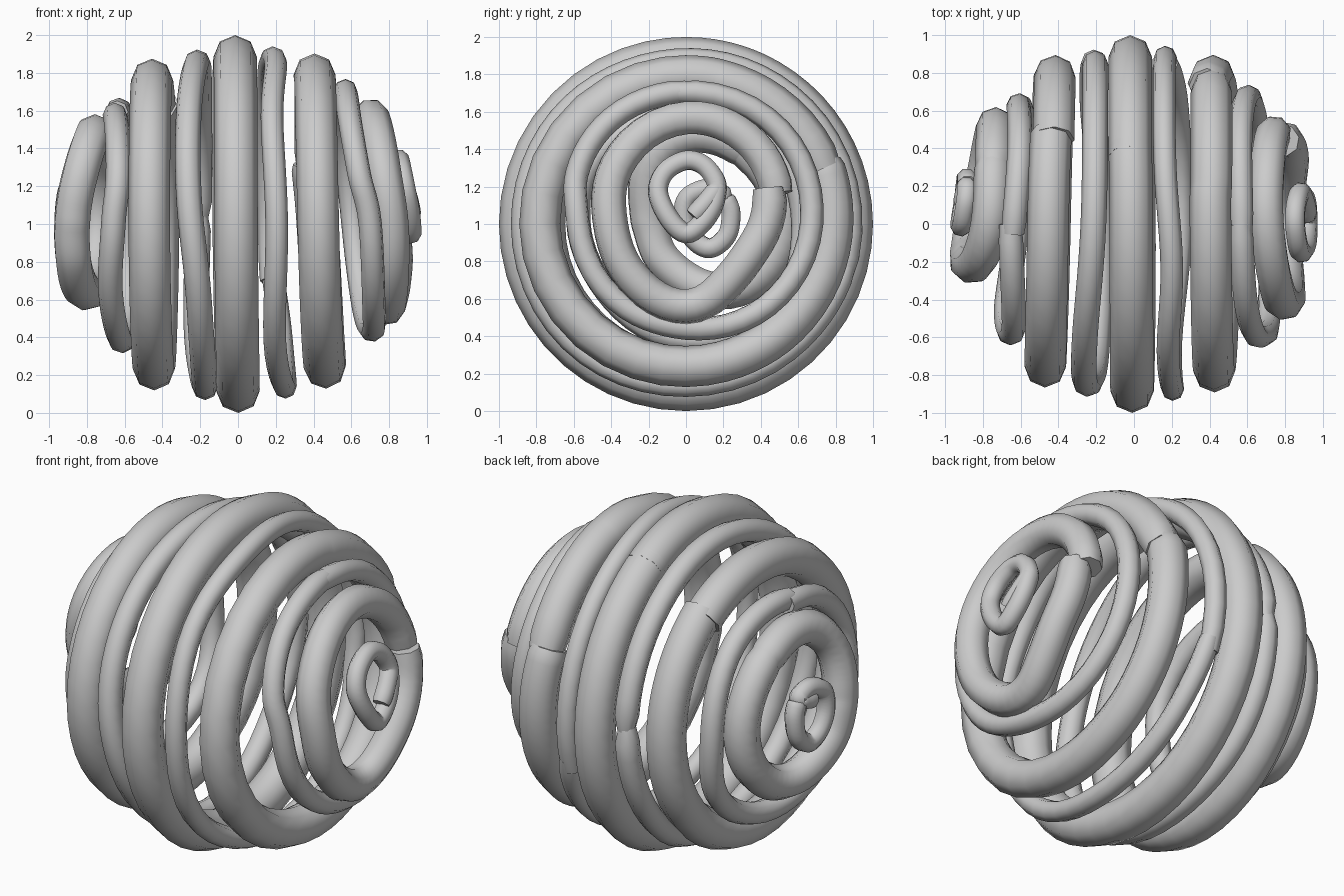
import bpy
from math import sin, cos, sqrt, radians
from mathutils import Vector

if "Cube" in bpy.data.objects:
    bpy.data.objects.remove(bpy.data.objects["Cube"])


def smooth(keys, steps):
    """Catmull-Rom through a list of tuples."""
    k = [Vector(p) for p in keys]
    k = [k[0] * 2 - k[1]] + k + [k[-1] * 2 - k[-2]]
    out = []
    for i in range(1, len(k) - 2):
        a, b, c, d = k[i - 1:i + 3]
        for s in range(steps):
            t = s / steps
            out.append(0.5 * (2 * b + (c - a) * t + (2 * a - 5 * b + 4 * c - d) * t * t
                              + (3 * b - a - 3 * c + d) * t ** 3))
    return out + [k[-2]]


def strand(name, pts, r, tip=0.9):
    """Eight-sided tube along pts with slightly narrowed ends."""
    cu = bpy.data.curves.new(name, 'CURVE')
    cu.dimensions = '3D'
    cu.bevel_depth = r
    cu.bevel_resolution = 2
    cu.use_fill_caps = True
    sp = cu.splines.new('POLY')
    sp.points.add(len(pts) - 1)
    for p, q in zip(sp.points, pts):
        p.co = (*q, 1)
    sp.points[0].radius = sp.points[-1].radius = tip
    ob = bpy.data.objects.new(name, cu)
    bpy.context.collection.objects.link(ob)
    bpy.ops.object.select_all(action='DESELECT')
    ob.select_set(True)
    bpy.context.view_layer.objects.active = ob
    bpy.ops.object.convert(target='MESH')
    bpy.ops.object.shade_smooth_by_angle(angle=radians(60))


def hoop(name, r, keys, sink=0.0, lift=0.0, tip=0.9):
    """Winding round the ball: keys are (angle from top toward front, x)."""
    pts = []
    path = smooth(keys, max(4, 56 // (len(keys) - 1)))
    for i, (a, x) in enumerate(path):
        u = max(0, i / (len(path) - 1) - 0.8) / 0.2
        R = 1 - r - sink + lift * u
        rho = sqrt(max(R * R - x * x, 0.001))
        a = radians(a)
        pts.append((x, -rho * sin(a), 1 + rho * cos(a)))
    strand(name, pts, r, tip)


def end_loop(name, r, side, keys):
    """Small loop at a pole: keys are (y, z) and x follows the ball."""
    R = 1 - r - 0.027
    strand(name, [(side * sqrt(R * R - y * y - (z - 1) ** 2), y, z)
                  for y, z in smooth(keys, 5)], r)


# Middle winding
hoop("middle_winding", 0.115, [(-28, -.02), (0, -.015), (90, -.01), (180, 0), (270, -.02), (336, -.02)], tip=1)

# Left windings, from the middle outward
hoop("left_thin_inner", 0.068, [(-88, -.205), (-45, -.205), (0, -.215), (45, -.26), (80, -.26), (120, -.205),
                                (180, -.175), (230, -.22), (274, -.21)], sink=0.05, tip=0.7)
hoop("left_thick_inner", 0.11, [(-38, -.44), (0, -.455), (90, -.47), (180, -.445), (270, -.42), (325, -.425)], tip=1)
hoop("left_thin_outer", 0.065, [(0, -.655), (60, -.635), (90, -.66), (130, -.675), (180, -.62), (230, -.58),
                                (270, -.61), (320, -.605), (365, -.64)], sink=0.06)
hoop("left_thick_outer", 0.1, [(-40, -.745), (0, -.765), (50, -.855), (90, -.878), (135, -.875), (180, -.85),
                               (225, -.775), (270, -.735), (325, -.745)])

# Right windings, from the middle outward
hoop("right_thin_inner", 0.06, [(-110, .17), (-60, .16), (-20, .165), (15, .2), (50, .18), (90, .205),
                                (135, .195), (180, .25), (225, .23), (255, .18)], sink=0.04)
hoop("right_thick_inner", 0.11, [(-68, .41), (-20, .41), (0, .405), (90, .425), (180, .46), (225, .45),
                                 (270, .42), (294, .39)])
hoop("right_thin_outer", 0.063, [(0, .565), (35, .59), (65, .64), (90, .70), (145, .72), (180, .715),
                                 (225, .665), (270, .61), (315, .565), (364, .57)], sink=0.03)
hoop("right_thick_outer", 0.095, [(-72, .745), (-35, .71), (0, .705), (50, .765), (90, .81), (135, .81),
                                  (180, .79), (215, .82), (250, .83), (293, .79)], lift=0.02)

# Small loops closing both ends
end_loop("right_end_loop", 0.055, 1, [(.04, 1.04), (.13, 1.14), (.165, 1.21), (.10, 1.31), (0, 1.34), (-.11, 1.28),
                                      (-.15, 1.17), (-.09, 1.03), (0, .95), (.09, 1.01), (.15, 1.11), (.17, 1.22)])
end_loop("left_end_loop", 0.055, -1, [(.10, 1.12), (.20, 1.15), (.12, 1.19), (.01, 1.14), (-.01, 1.03),
                                      (.04, .92), (.13, .87), (.22, .94), (.24, 1.06), (.21, 1.14)])
